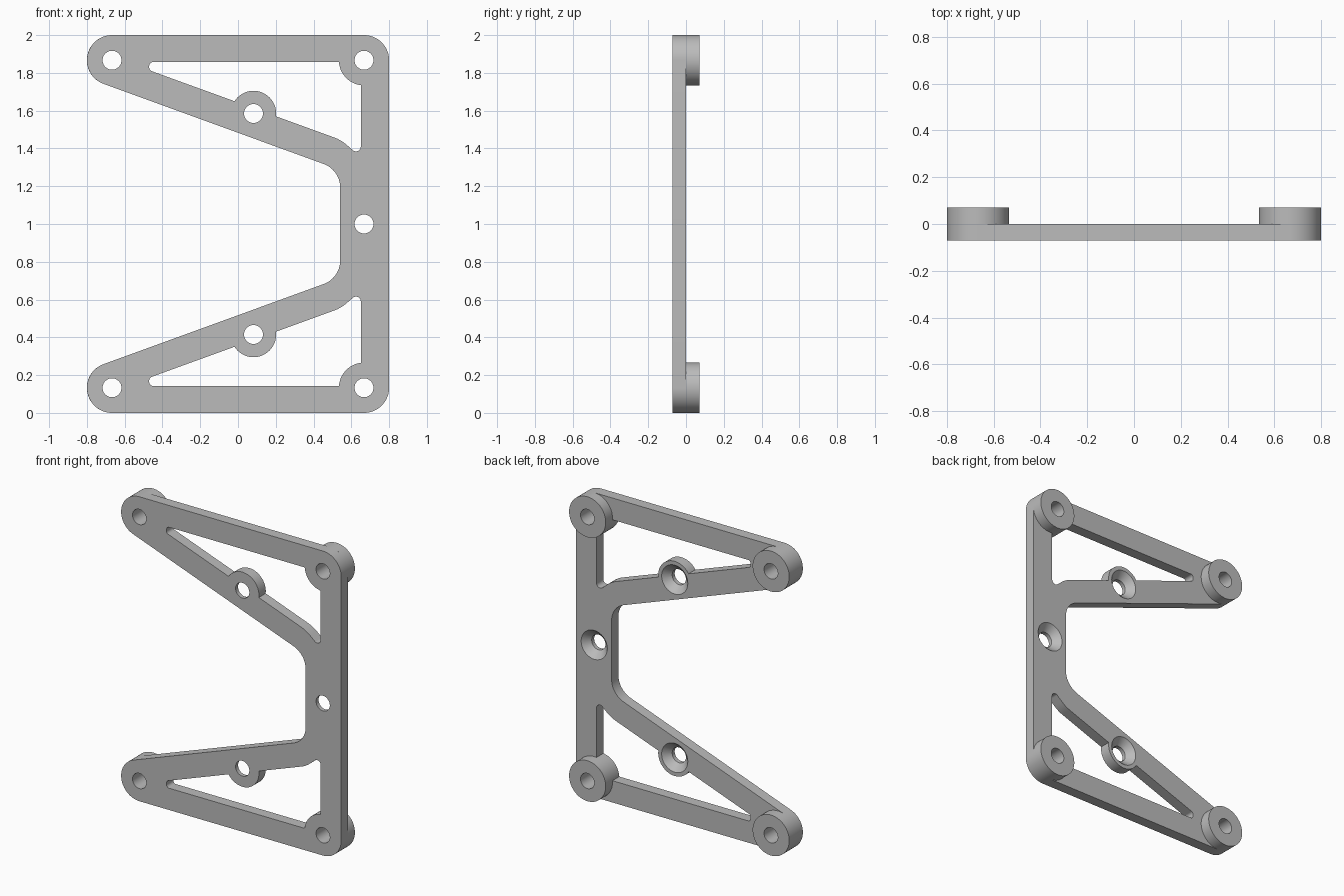
import bpy, bmesh, math
from mathutils import Matrix, Vector

default = bpy.data.objects.get("Cube")
if default:
    bpy.data.objects.remove(default, do_unlink=True)

FRONT, FACE, BACK = -0.071, 0.0, 0.071   # plate front, plate back, boss back
BOSS_R, PAD_R, HOLE_R, SINK_R = 0.133, 0.12, 0.05, 0.095
CORNERS = [(sx * 0.667, z) for sx in (-1, 1) for z in (0.133, 1.867)]
PADS = [(0.082, 1.585), (0.082, 0.415)]
MIDDLE = (0.667, 1.0)

grey = bpy.data.materials.new("grey")
grey.use_nodes = True
grey.diffuse_color = (0.5, 0.5, 0.5, 1)
grey.node_tree.nodes["Principled BSDF"].inputs["Base Color"].default_value = (0.5, 0.5, 0.5, 1)


def finish(name, bm):
    bmesh.ops.recalc_face_normals(bm, faces=bm.faces)
    mesh = bpy.data.meshes.new(name)
    bm.to_mesh(mesh)
    bm.free()
    mesh.materials.append(grey)
    ob = bpy.data.objects.new(name, mesh)
    bpy.context.collection.objects.link(ob)
    return ob


def fillet(corners):
    """Round each (x, z, radius) corner of a closed outline."""
    out = []
    for i, (x, z, r) in enumerate(corners):
        p = Vector((x, z))
        a = (Vector(corners[i - 1][:2]) - p).normalized()
        b = (Vector(corners[(i + 1) % len(corners)][:2]) - p).normalized()
        half = a.angle(b) / 2
        centre = p + (a + b).normalized() * (r / math.sin(half))
        start = p + a * (r / math.tan(half)) - centre
        end = p + b * (r / math.tan(half)) - centre
        sweep = start.angle_signed(end)
        steps = max(4, int(abs(sweep) / math.radians(5)))
        for k in range(steps + 1):
            t = -sweep * k / steps
            c, s = math.cos(t), math.sin(t)
            out.append(centre + Vector((start.x * c - start.y * s, start.x * s + start.y * c)))
    return out


def prism(name, corners, y0, y1):
    bm = bmesh.new()
    face = bm.faces.new([bm.verts.new((p.x, y0, p.y)) for p in fillet(corners)])
    ext = bmesh.ops.extrude_face_region(bm, geom=[face])["geom"]
    bmesh.ops.translate(bm, vec=(0, y1 - y0, 0),
                        verts=[v for v in ext if isinstance(v, bmesh.types.BMVert)])
    return finish(name, bm)


def disc(name, pos, y0, y1, r0, r1=None):
    """Cylinder or cone along y, radius r0 at y0 and r1 at y1."""
    bm = bmesh.new()
    place = Matrix.Translation((pos[0], (y0 + y1) / 2, pos[1])) @ Matrix.Rotation(-math.pi / 2, 4, "X")
    bmesh.ops.create_cone(bm, cap_ends=True, segments=64, radius1=r0,
                          radius2=r0 if r1 is None else r1, depth=y1 - y0, matrix=place)
    return finish(name, bm)


def cut(target, cutter):
    cutter.hide_render = True
    mod = target.modifiers.new("cut", "BOOLEAN")
    mod.operation, mod.solver, mod.object = "DIFFERENCE", "EXACT", cutter
    bpy.context.view_layer.objects.active = target
    bpy.ops.object.modifier_apply(modifier=mod.name)
    bpy.data.objects.remove(cutter, do_unlink=True)


def mirrored(corners):
    return [(x, 2 - z, r) for x, z, r in reversed(corners)]


# Plate with a wide tapered opening between the two arms
upper = [(0.8, 2, BOSS_R), (-1.421, 2, BOSS_R), (0.541, 1.286, BOSS_R)]
plate = prism("plate", upper + mirrored(upper), FRONT, FACE)

# Triangular windows, keeping the round pads whole
window = [(-0.47, 1.857, 0.02), (-0.47, 1.814, 0.02), (0.545, 1.445, 0.2),
          (0.65, 1.355, 0.025), (0.65, 1.857, 0.005)]
for corners, pad, boss in ((window, PADS[0], CORNERS[3]), (mirrored(window), PADS[1], CORNERS[2])):
    cutter = prism("window_cutter", corners, -0.2, 0.2)
    cut(cutter, disc("pad_cutter", pad, -0.3, 0.3, PAD_R))
    cut(cutter, disc("boss_cutter", boss, -0.3, 0.3, BOSS_R))
    cut(plate, cutter)

# Screw holes, countersunk from the back on the pads and the upright
for pos in CORNERS + PADS + [MIDDLE]:
    cut(plate, disc("hole_cutter", pos, -0.2, 0.2, HOLE_R))
for pos in PADS + [MIDDLE]:
    cut(plate, disc("sink_cutter", pos, -0.055, 0.01, SINK_R - 0.055, SINK_R + 0.01))

# Raised corner bosses on the back
parts = [plate]
for pos in CORNERS:
    side = "left" if pos[0] > 0 else "right"
    level = "upper" if pos[1] > 1 else "lower"
    boss = disc(f"{level}_{side}_boss", pos, FACE, BACK, BOSS_R)
    cut(boss, disc("hole_cutter", pos, -0.2, 0.2, HOLE_R))
    parts.append(boss)

bpy.ops.object.select_all(action="DESELECT")
for ob in parts:
    ob.select_set(True)
bpy.context.view_layer.objects.active = plate
bpy.ops.object.shade_smooth_by_angle(angle=math.radians(30))
